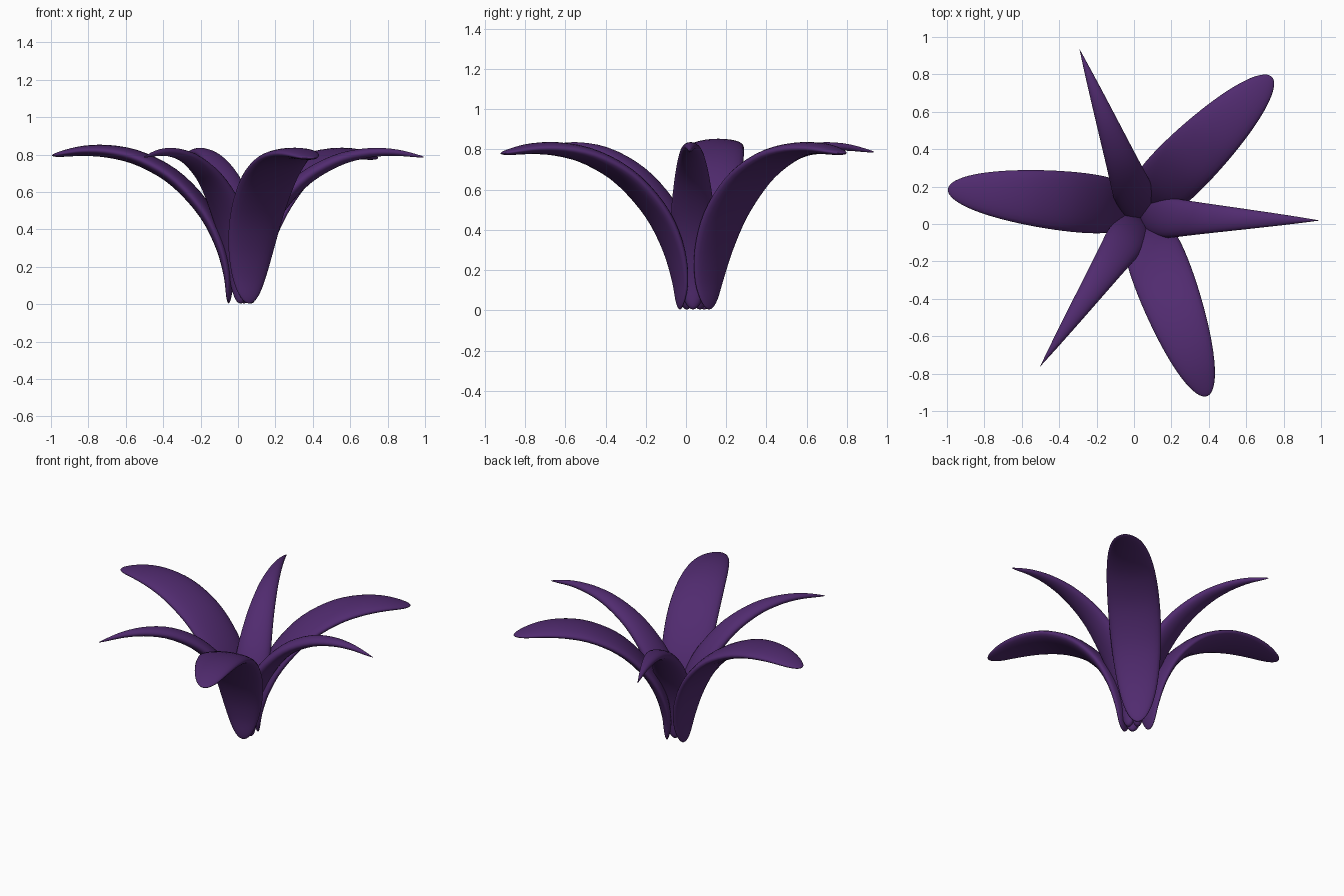
import bpy, bmesh, math
from mathutils import Vector

if "Cube" in bpy.data.objects:
    bpy.data.objects.remove(bpy.data.objects["Cube"])

mat = bpy.data.materials.new("purple_petal")
mat.diffuse_color = (0.082, 0.024, 0.16, 1)
mat.use_nodes = True
mat.node_tree.nodes["Principled BSDF"].inputs["Base Color"].default_value = mat.diffuse_color

# Petal spine as (outward, up): rises steeply, then arches over
SPINE = [(0, 0), (0, 0.15), (0.04, 0.32), (0.13, 0.495), (0.285, 0.66),
         (0.46, 0.76), (0.62, 0.802), (0.78, 0.808), (0.95, 0.783)]


def dense_spine(steps=16):
    p = [Vector(q) for q in SPINE]
    p = [2 * p[0] - p[1]] + p + [2 * p[-1] - p[-2]]
    out = []
    for i in range(1, len(p) - 2):
        a, b, c, d = p[i - 1:i + 3]
        for k in range(steps):
            u = k / steps
            out.append(0.5 * (2 * b + (c - a) * u + (2 * a - 5 * b + 4 * c - d) * u * u
                              + (3 * b - a - 3 * c + d) * u ** 3))
    out.append(p[-2])
    return out


PATH = dense_spine()
DIST = [0.0]
for a, b in zip(PATH, PATH[1:]):
    DIST.append(DIST[-1] + (b - a).length)


def spine_at(t):
    """Point and tangent at arc-length fraction t."""
    s = t * DIST[-1]
    i = 0
    while i < len(DIST) - 2 and DIST[i + 1] < s:
        i += 1
    f = (s - DIST[i]) / (DIST[i + 1] - DIST[i])
    lo, hi = PATH[max(i - 3, 0)], PATH[min(i + 4, len(PATH) - 1)]
    return PATH[i].lerp(PATH[i + 1], f), (hi - lo).normalized()


def oval(t):
    return 2 * math.sqrt(max(t * (1 - t), 0))


def spear(t):
    if t < 0.36:
        return math.sqrt(max(1 - (1 - t / 0.36) ** 2, 0))
    u = (t - 0.36) / 0.64
    return max(1 - u * (0.75 + 0.25 * u), 0)


def spear_depth(t):
    return spear(t) ** 0.6


def petal(name, base, angle, outline, depth, width, thick, length, rise=1.0):
    """A flattened ball stretched along the curved spine."""
    bm = bmesh.new()
    bmesh.ops.create_uvsphere(bm, u_segments=24, v_segments=40, radius=1)
    a = math.radians(angle)
    out = Vector((math.cos(a), math.sin(a), 0))
    side = Vector((-math.sin(a), math.cos(a), 0))
    up = Vector((0, 0, 1))
    for v in bm.verts:
        t = min(max((v.co.z + 1) / 2, 0), 1)
        ring = Vector((v.co.x, v.co.y))
        ring = ring.normalized() if ring.length > 1e-4 else ring * 0
        p, tan = spine_at(t)
        normal = out * -tan.y + up * tan.x
        v.co = (Vector((*base, 0.004)) + out * p.x * length / 0.95 + up * p.y * rise
                + side * ring.x * width * outline(t)
                + normal * ring.y * thick * depth(t))
    bmesh.ops.recalc_face_normals(bm, faces=bm.faces)
    me = bpy.data.meshes.new(name)
    bm.to_mesh(me)
    bm.free()
    for f in me.polygons:
        f.use_smooth = True
    me.materials.append(mat)
    ob = bpy.data.objects.new(name, me)
    bpy.context.collection.objects.link(ob)


# Three wide rounded petals
for i, (base, ang, rise) in enumerate([((-0.05, 0.09), 174.2, 1.01),
                                       ((0.065, 0.115), 45, 0.99),
                                       ((0.06, -0.03), -69.6, 0.99)]):
    petal(f"wide_petal_{i + 1}", base, ang, oval, oval, 0.16, 0.042, 0.95, rise)

# Three narrow pointed petals
for i, (base, ang) in enumerate([((0.07, 0.035), -1), ((0.032, 0.07), 110.5),
                                 ((0.014, 0.003), 236)]):
    petal(f"narrow_petal_{i + 1}", base, ang, spear, spear_depth, 0.107, 0.045, 0.925)
